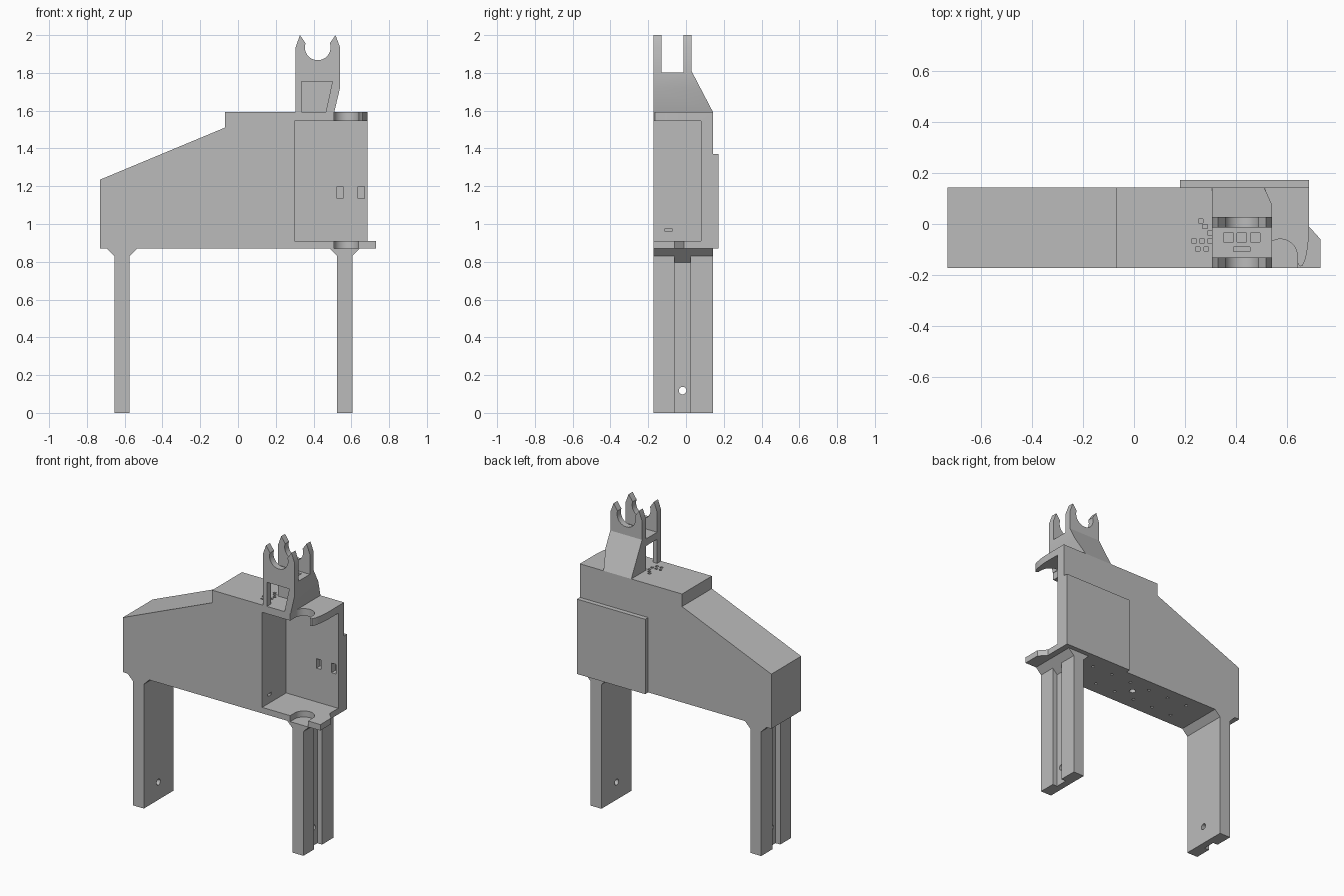
import bpy, bmesh
from math import sin, cos, radians

if "Cube" in bpy.data.objects:
    bpy.data.objects.remove(bpy.data.objects["Cube"])

grey = bpy.data.materials.new("plain grey")
grey.use_nodes = True
COLOUR = (0.5, 0.5, 0.5, 1)
grey.diffuse_color = COLOUR
grey.node_tree.nodes["Principled BSDF"].inputs["Base Color"].default_value = COLOUR

FRONT, BACK = -0.173, 0.142
BOTTOM, TOP = 0.87, 1.594


def prism(name, points, axis, start, end):
    """Extrude a flat outline along x, y or z."""
    place = {"x": lambda a, b: (start, a, b),
             "y": lambda a, b: (a, start, b),
             "z": lambda a, b: (a, b, start)}[axis]
    bm = bmesh.new()
    face = bm.faces.new([bm.verts.new(place(a, b)) for a, b in points])
    grown = bmesh.ops.extrude_face_region(bm, geom=[face])["geom"]
    move = [end - start if axis == c else 0 for c in "xyz"]
    bmesh.ops.translate(bm, vec=move, verts=[v for v in grown if isinstance(v, bmesh.types.BMVert)])
    bmesh.ops.recalc_face_normals(bm, faces=bm.faces)
    mesh = bpy.data.meshes.new(name)
    bm.to_mesh(mesh)
    bm.free()
    mesh.materials.append(grey)
    obj = bpy.data.objects.new(name, mesh)
    bpy.context.collection.objects.link(obj)
    return obj


def rect(x0, x1, y0, y1):
    return [(x0, y0), (x1, y0), (x1, y1), (x0, y1)]


def around(x, y, w, h):
    return rect(x - w / 2, x + w / 2, y - h / 2, y + h / 2)


def arc(cx, cy, r, a0, a1, steps=20):
    angles = [radians(a0 + (a1 - a0) * i / steps) for i in range(steps + 1)]
    return [(cx + r * cos(a), cy + r * sin(a)) for a in angles]


def activate(obj):
    bpy.ops.object.select_all(action="DESELECT")
    obj.select_set(True)
    bpy.context.view_layer.objects.active = obj


def cut(obj, points, axis, start, end):
    """Subtract a prism from a part."""
    cutter = prism("cutter", points, axis, start, end)
    activate(obj)
    mod = obj.modifiers.new("cut", "BOOLEAN")
    mod.operation, mod.solver, mod.object = "DIFFERENCE", "EXACT", cutter
    bpy.ops.object.modifier_apply(modifier=mod.name)
    bpy.data.objects.remove(cutter)


# Body with sloped end and a lip under the open bay
body = prism("body", [(-0.73, BOTTOM), (0.73, BOTTOM), (0.73, 0.91), (0.685, 0.91), (0.685, TOP),
                      (-0.07, TOP), (-0.07, 1.51), (-0.73, 1.235)], "y", FRONT, BACK)
cut(body, rect(0.30, 0.9, FRONT - 0.1, 0.08), "z", 0.91, 1.545)
cut(body, [(0.685, 0.3), (0.685, -0.01), (0.73, -0.06), (0.8, -0.06), (0.8, 0.3)], "z", 0.8, 0.95)

# Round notches in the bay floor and roof, with a hooked tip on the roof
notch = arc(0.573, -0.125, 0.066, 180, 0)
cut(body, [(0.507, -0.3)] + notch + [(0.639, -0.3)], "z", 0.8, 0.95)
tip = [(0.641, -0.155), (0.65, -0.166), (0.66, -0.163), (0.672, -0.135), (0.68, -0.09),
       (0.685, -0.04), (0.75, -0.04), (0.75, -0.3)]
cut(body, [(0.507, -0.3)] + notch + tip, "z", 1.5, 1.7)

# Pockets in the bay walls
for x in (0.54, 0.652):
    cut(body, around(x, 1.167, 0.034, 0.064), "y", 0.05, 0.12)
cut(body, around(-0.092, 0.967, 0.036, 0.016), "x", 0.27, 0.35)

# Small pockets in the top
for x, y in ((0.262, 0.012), (0.278, -0.01), (0.296, -0.036), (0.235, -0.066),
             (0.266, -0.066), (0.296, -0.066), (0.25, -0.098), (0.282, -0.098)):
    cut(body, around(x, y, 0.018, 0.016), "z", TOP - 0.02, 1.7)

# Rows of small holes underneath
for i in range(6):
    for y in (0.06, -0.09):
        cut(body, arc(0.38 - 0.15 * i, y, 0.01, 0, 315, 7), "z", 0.8, BOTTOM + 0.02)
cut(body, arc(0.0, -0.015, 0.02, 0, 345, 23), "z", 0.8, BOTTOM + 0.03)

# Plate on the back
back_plate = prism("back_plate", rect(0.18, 0.685, BOTTOM, 1.37), "y", BACK, 0.173)

# Flared legs with a channel on the outer side and a cross hole
parts = [body, back_plate]
for name, side, centre in (("right_end_leg", 1, 0.565), ("left_end_leg", -1, -0.615)):
    outline = [(-0.04, 0), (0.04, 0), (0.04, 0.83), (0.08, BOTTOM),
               (-0.08, BOTTOM), (-0.04, 0.83)]
    leg = prism(name, [(centre + side * x, z) for x, z in outline], "y", FRONT, BACK)
    channel = [(0.005, -0.1), (0.1, -0.1), (0.1, 0.83), (0.04, 0.83), (0.005, 0.795)]
    cut(leg, [(centre + side * x, z) for x, z in channel], "y", -0.06, 0.023)
    cut(leg, arc(-0.018, 0.118, 0.02, 0, 345, 23), "x", centre - 0.2, centre + 0.2)
    parts.append(leg)

# Forked holder: front outline, then the gap and sloped back
fork = [(0.305, TOP), (0.51, TOP), (0.54, 1.72), (0.54, 1.936), (0.516, 2.0)]
fork += arc(0.422, 1.935, 0.068, 19, -199, 32)
fork += [(0.328, 2.0), (0.305, 1.936)]
holder = prism("forked_holder", fork, "y", FRONT, BACK)
cut(holder, rect(-0.131, -0.013, 1.802, 2.2), "x", 0.2, 0.7)
cut(holder, [(BACK, TOP), (0.3, TOP), (0.3, 2.2), (0.028, 2.2), (0.028, 1.812)], "x", 0.2, 0.7)

# Hollow under the holder, open at the front and one side
cut(holder, [(0.335, 1.5), (0.445, 1.5), (0.465, TOP), (0.5, 1.755), (0.335, 1.755)],
    "y", -0.3, -0.013)
cut(holder, rect(-0.131, -0.013, 1.5, 1.755), "x", 0.2, 0.36)

# Pockets in the holder floor
for x in (0.37, 0.422, 0.474):
    cut(holder, around(x, -0.052, 0.038, 0.035), "z", 1.785, 1.9)
cut(holder, around(0.422, -0.099, 0.064, 0.018), "z", 1.785, 1.9)
parts.append(holder)

# Smooth the round cuts, keep hard edges
for part in parts:
    activate(part)
    bpy.ops.object.shade_smooth_by_angle(angle=radians(25))
